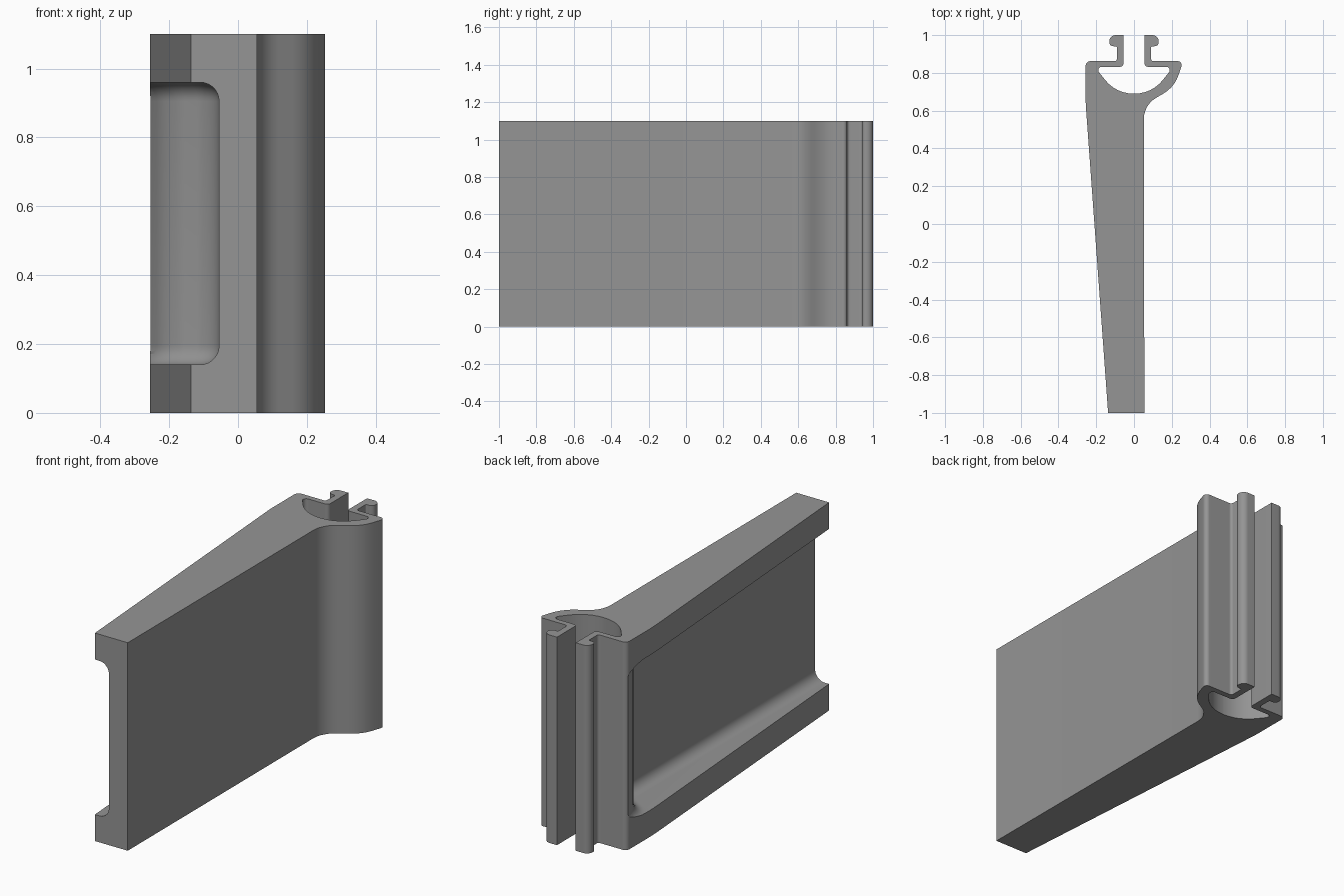
import bpy
import bmesh
import math
from mathutils import Vector

if "Cube" in bpy.data.objects:
    bpy.data.objects.remove(bpy.data.objects["Cube"], do_unlink=True)

HEIGHT = 1.1

grey = bpy.data.materials.new("mid grey")
grey.use_nodes = True
colour = (0.3, 0.3, 0.3, 1)
grey.diffuse_color = colour
grey.node_tree.nodes["Principled BSDF"].inputs["Base Color"].default_value = colour


def rounded(corners):
    """Turn (x, y, radius) corners into an outline with true arcs."""
    outline = []
    for i, (x, y, r) in enumerate(corners):
        p = Vector((x, y))
        if r == 0:
            outline.append(p)
            continue
        a = (Vector(corners[i - 1][:2]) - p).normalized()
        b = (Vector(corners[(i + 1) % len(corners)][:2]) - p).normalized()
        half = a.angle(b) / 2
        centre = p + (a + b).normalized() * (r / math.sin(half))
        start = p + a * (r / math.tan(half)) - centre
        end = p + b * (r / math.tan(half)) - centre
        sweep = start.angle_signed(end)
        steps = max(2, math.ceil(abs(sweep) / math.radians(10)))
        for k in range(steps + 1):
            t = -sweep * k / steps
            c, s = math.cos(t), math.sin(t)
            outline.append(centre + Vector((c * start.x - s * start.y,
                                            s * start.x + c * start.y)))
    return outline


def mirror(corners):
    return [(-x, y, r) for x, y, r in reversed(corners)]


def extrude(name, corners, z0, z1, fillet=0):
    """Prism from a rounded outline, with optional rounded rims."""
    bm = bmesh.new()
    base = bm.faces.new([bm.verts.new((p.x, p.y, z0)) for p in rounded(corners)])
    top = bmesh.ops.extrude_face_region(bm, geom=[base])["geom"]
    bmesh.ops.translate(bm, vec=(0, 0, z1 - z0),
                        verts=[v for v in top if isinstance(v, bmesh.types.BMVert)])
    bmesh.ops.recalc_face_normals(bm, faces=bm.faces)
    if fillet:
        rims = [e for e in bm.edges if abs(e.verts[0].co.z - e.verts[1].co.z) < 1e-5]
        bmesh.ops.bevel(bm, geom=rims, offset=fillet, offset_type='OFFSET',
                        segments=7, profile=0.5, affect='EDGES', clamp_overlap=False)
        bmesh.ops.recalc_face_normals(bm, faces=bm.faces)
    mesh = bpy.data.meshes.new(name)
    bm.to_mesh(mesh)
    bm.free()
    mesh.materials.append(grey)
    obj = bpy.data.objects.new(name, mesh)
    bpy.context.collection.objects.link(obj)
    return obj


# Flared side of the head
flare = [(0.052, 0.63, 0.13), (0.215, 0.725, 0.18)]
# Hooked clip rail and the half of the channel beside it
clip = [(0.09, 0.862, 0.014), (0.09, 0.941, 0.008), (0.131, 0.941, 0.022),
        (0.131, 1.0, 0.033), (0.055, 1.0, 0)]
channel = [(0.055, 0.832, 0.02), (0.208, 0.832, 0.018), (0.095, 0.69, 0.19)]
half = clip + channel

# Whole section: tapered blade, flared head, clip rails and channel
section = ([(0.055, -1, 0)] + flare + [(0.26, 0.862, 0.02)]
           + half + mirror(half)
           + [(-0.256, 0.862, 0.025), (-0.256, 0.64, 0.8), (-0.137, -1, 0)])
body = extrude("extruded_blade", section, 0, HEIGHT)

# Side pocket: follows the mirrored flare, open at the front
pocket = ([(-0.6, 0.99, 0), (-0.298, 0.99, 0)]
          + [(-0.215, 0.725, 0.18), (-0.055, 0.63, 0.13)]
          + [(-0.055, -1.3, 0), (-0.6, -1.3, 0)])
cutter = extrude("pocket_cutter", pocket, 0.14, 0.96, fillet=0.055)
cutter.hide_render = True

cut = body.modifiers.new("pocket", 'BOOLEAN')
cut.operation = 'DIFFERENCE'
cut.solver = 'EXACT'
cut.object = cutter

bpy.ops.object.select_all(action='DESELECT')
body.select_set(True)
bpy.context.view_layer.objects.active = body
bpy.ops.object.modifier_apply(modifier=cut.name)
bpy.data.objects.remove(cutter, do_unlink=True)
bpy.ops.object.shade_smooth_by_angle(angle=math.radians(30))
